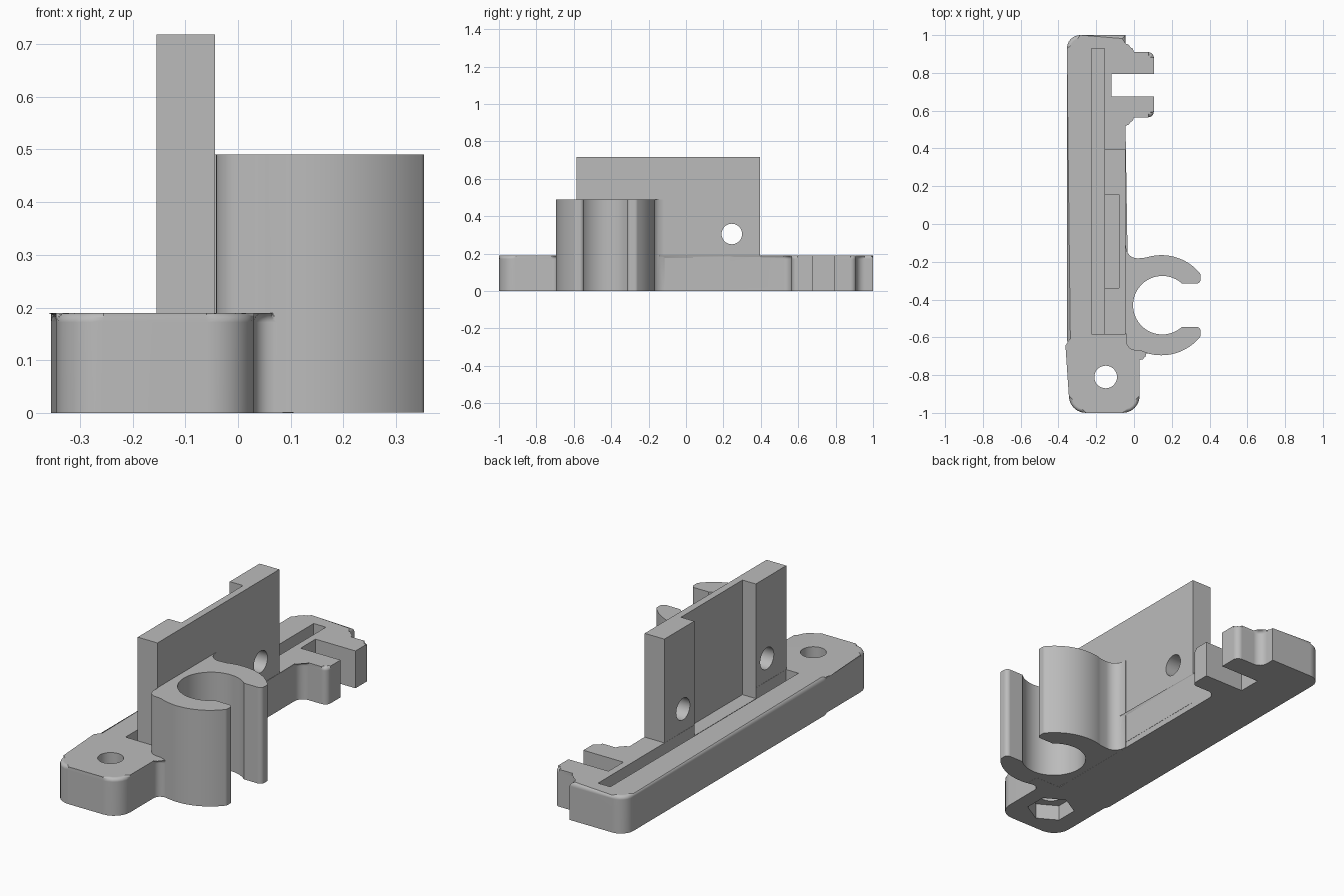
import bpy
import bmesh
from math import cos, sin, radians, pi
from mathutils import Vector, Matrix

if "Cube" in bpy.data.objects:
    bpy.data.objects.remove(bpy.data.objects["Cube"], do_unlink=True)

grey = bpy.data.materials.new("plain grey")
grey.use_nodes = True
grey.diffuse_color = (0.5, 0.5, 0.5, 1)
grey.node_tree.nodes["Principled BSDF"].inputs["Base Color"].default_value = (0.5, 0.5, 0.5, 1)


def finish(name, bm):
    bmesh.ops.recalc_face_normals(bm, faces=bm.faces)
    mesh = bpy.data.meshes.new(name)
    bm.to_mesh(mesh)
    bm.free()
    mesh.materials.append(grey)
    obj = bpy.data.objects.new(name, mesh)
    bpy.context.scene.collection.objects.link(obj)
    return obj


def rounded(corners, steps=6):
    """Replace each (x, y, radius) corner by a tangent arc."""
    out = []
    for i, (x, y, r) in enumerate(corners):
        p = Vector((x, y))
        if r == 0:
            out.append(p)
            continue
        a = (Vector(corners[i - 1][:2]) - p).normalized()
        b = (Vector(corners[(i + 1) % len(corners)][:2]) - p).normalized()
        half = a.angle(b) / 2
        reach = r * cos(half) / sin(half)
        centre = p + (a + b).normalized() * r / sin(half)
        start = (p + a * reach - centre).normalized()
        end = (p + b * reach - centre).normalized()
        for k in range(steps + 1):
            out.append(centre + start.slerp(end, k / steps).normalized() * r)
    return out


def prism(name, outline, z0, z1, top_round=0):
    """Closed upright prism over a counter-clockwise outline."""
    bm = bmesh.new()
    low = [bm.verts.new((p[0], p[1], z0)) for p in outline]
    high = [bm.verts.new((p[0], p[1], z1)) for p in outline]
    bm.faces.new(low[::-1])
    lid = bm.faces.new(high)
    for i in range(len(low)):
        bm.faces.new((low[i - 1], low[i], high[i], high[i - 1]))
    if top_round:
        bmesh.ops.bevel(bm, geom=list(lid.edges), offset=top_round, segments=4,
                        profile=0.5, affect='EDGES', clamp_overlap=False)
    return finish(name, bm)


def block(name, x0, x1, y0, y1, z0, z1):
    return prism(name, [(x0, y0), (x1, y0), (x1, y1), (x0, y1)], z0, z1)


def cylinder(name, radius, depth, place, sides=32, turn=Matrix()):
    bm = bmesh.new()
    bmesh.ops.create_cone(bm, cap_ends=True, segments=sides, radius1=radius,
                          radius2=radius, depth=depth,
                          matrix=Matrix.Translation(place) @ turn)
    return finish(name, bm)


def combine(body, tool, operation):
    """Apply a boolean with the first solver that gives a solid."""
    mod = body.modifiers.new(operation, 'BOOLEAN')
    mod.operation, mod.object = operation, tool
    for solver in ('EXACT', 'MANIFOLD', 'FLOAT'):
        mod.solver = solver
        bpy.context.view_layer.update()
        graph = bpy.context.evaluated_depsgraph_get()
        result = bpy.data.meshes.new_from_object(body.evaluated_get(graph), depsgraph=graph)
        if len(result.polygons):
            break
    body.modifiers.remove(mod)
    body.data = result
    bpy.data.objects.remove(tool, do_unlink=True)


def arc(cx, cy, r, a0, a1, steps):
    angles = [radians(a0 + (a1 - a0) * k / steps) for k in range(steps + 1)]
    return [(cx + r * cos(a), cy + r * sin(a), 0) for a in angles]


# Base plate with foot at the front and cable tab at the back
FRONT = -0.045
base = prism("mounting_bracket", rounded([
    (-0.345, -1, 0.09), (0.03, -1, 0.09), (0.03, -0.685, 0.035),
    (0.1, -0.685, 0), (0.1, -0.62, 0), (FRONT, -0.62, 0),
    (FRONT, 0.565, 0.045), (0.105, 0.565, 0.03), (0.105, 0.91, 0.03),
    (FRONT, 0.91, 0.045), (FRONT, 1, 0), (-0.355, 1, 0.07),
    (-0.355, -0.61, 0), (-0.345, -0.64, 0)]), 0, 0.19, 0.018)

# Upright wall
combine(base, block("wall", -0.155, FRONT + 0.001, -0.585, 0.395, 0.03, 0.718), 'UNION')

# Open ring clamp: outer arc, two lips and bore
CX, CY, LIP, TIP = 0.145, -0.43, 0.115, 0.353
outline = [(-0.06, -0.58, 0), (FRONT + 0.003, -0.58, 0), (FRONT + 0.003, -0.665, 0.05)]
outline += arc(CX, CY, 0.265, -114, -44, 18)
outline += [(TIP, CY - 0.165, 0.02), (TIP, CY - LIP, 0.022)]
outline += arc(CX + 0.005, CY, 0.155, -48, -312, 40)
outline += [(TIP, CY + LIP, 0.022), (TIP, CY + 0.165, 0.02)]
outline += arc(CX, CY, 0.265, 44, 108, 18)
outline += [(FRONT + 0.003, -0.188, 0.06), (FRONT + 0.003, -0.115, 0), (-0.06, -0.115, 0)]
combine(base, prism("clamp", rounded(outline), 0.0005, 0.49), 'UNION')

# Cuts: long groove, wall recess and tab slot
for box in [(-0.225, -0.156, -0.583, 0.93, 0.06, 0.3),
            (-0.2, -0.08, -0.34, 0.155, 0.135, 0.9),
            (-0.12, 0.2, 0.675, 0.795, -0.1, 0.3)]:
    combine(base, block("cutter", *box), 'DIFFERENCE')

# Screw hole and nut pocket in the foot
foot = (-0.15, -0.81, 0)
combine(base, cylinder("cutter", 0.06, 1, foot), 'DIFFERENCE')
combine(base, cylinder("cutter", 0.115, 0.16, foot, 6), 'DIFFERENCE')

# Wall holes: one through, one stopping at the clamp
sideways = Matrix.Rotation(pi / 2, 4, 'Y')
for y, stop in ((0.245, 0.1), (-0.43, FRONT)):
    hole = cylinder("cutter", 0.055, 0.4, (stop - 0.2, y, 0.305), 32, sideways)
    combine(base, hole, 'DIFFERENCE')

# Smooth rounded surfaces, crisp edges
bpy.ops.object.select_all(action='DESELECT')
base.select_set(True)
bpy.context.view_layer.objects.active = base
bpy.ops.object.shade_smooth_by_angle(angle=radians(30))
weighted = base.modifiers.new("weighted normals", 'WEIGHTED_NORMAL')
weighted.keep_sharp = True
